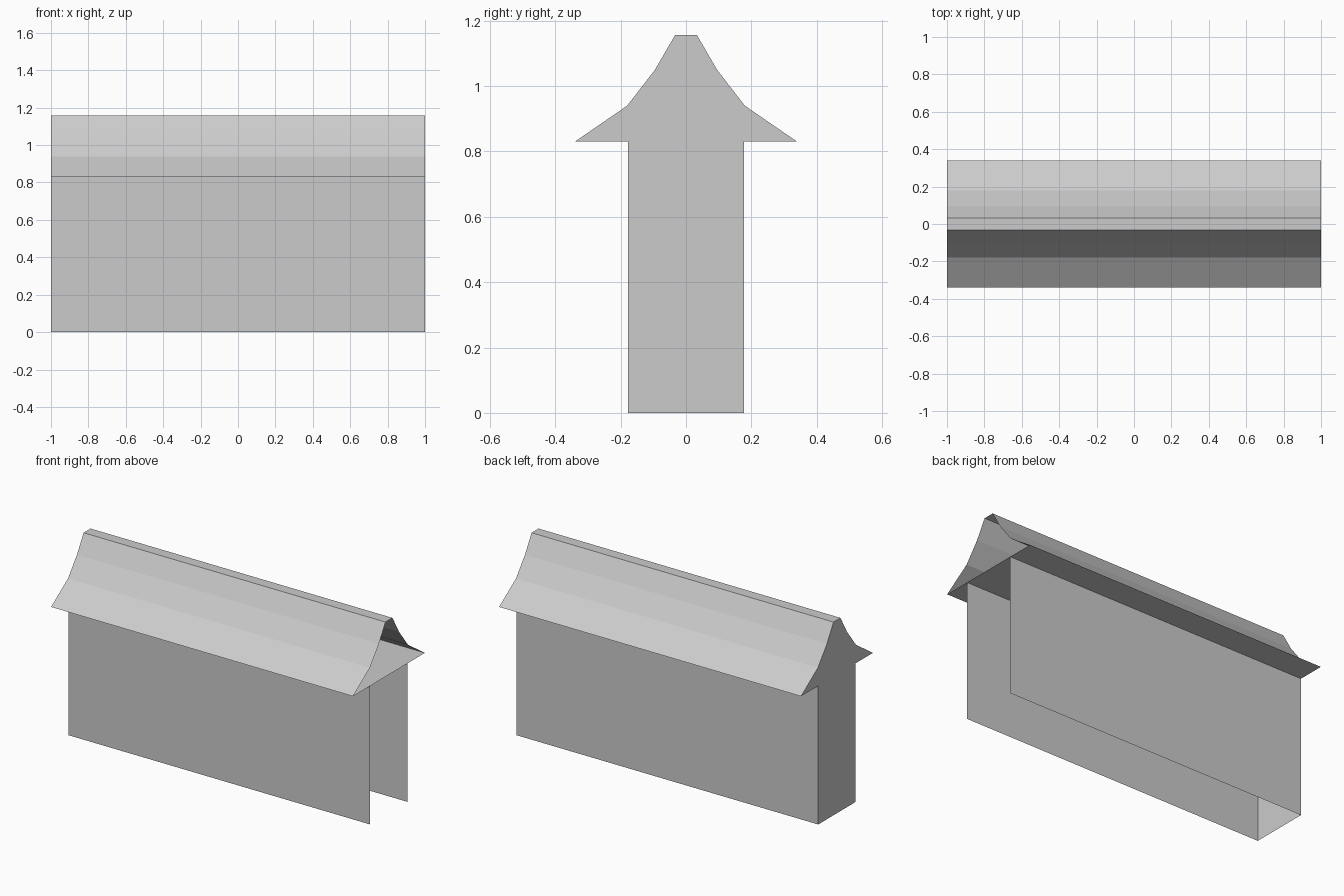
import bpy
import bmesh

cube = bpy.data.objects.get("Cube")
if cube:
    bpy.data.objects.remove(cube, do_unlink=True)

HALF_LENGTH = 1.0
EAVE_Z = 0.83
WALL_Y = 0.177

grey = bpy.data.materials.new("plain grey")
grey.use_nodes = True
colour = (0.6, 0.6, 0.6, 1)
grey.diffuse_color = colour
grey.node_tree.nodes["Principled BSDF"].inputs["Base Color"].default_value = colour


def shell(name, half_profile, closed):
    """Thin shell along x from a mirrored (y, z) profile, capped at -x, open at +x."""
    profile = [(-y, z) for y, z in half_profile]
    profile += [(y, z) for y, z in reversed(half_profile)]
    bm = bmesh.new()
    near = [bm.verts.new((-HALF_LENGTH, y, z)) for y, z in profile]
    far = [bm.verts.new((HALF_LENGTH, y, z)) for y, z in profile]
    count = len(profile)
    for i in range(count):
        j = (i + 1) % count
        if closed or (j != 0 and profile[i][1] != profile[j][1]):
            bm.faces.new((near[i], near[j], far[j], far[i]))
    bm.faces.new(list(reversed(near)))
    bmesh.ops.recalc_face_normals(bm, faces=bm.faces[:])
    mesh = bpy.data.meshes.new(name)
    bm.to_mesh(mesh)
    bm.free()
    mesh.materials.append(grey)
    obj = bpy.data.objects.new(name, mesh)
    bpy.context.scene.collection.objects.link(obj)
    return obj


# Front, back and end walls, open underneath and at one end
shell("walls", [(WALL_Y, 0), (WALL_Y, EAVE_Z)], closed=False)

# Flared roof with a flat ridge and a full soffit
shell("roof", [(0.34, EAVE_Z), (0.18, 0.94), (0.095, 1.05), (0.033, 1.157)], closed=True)
